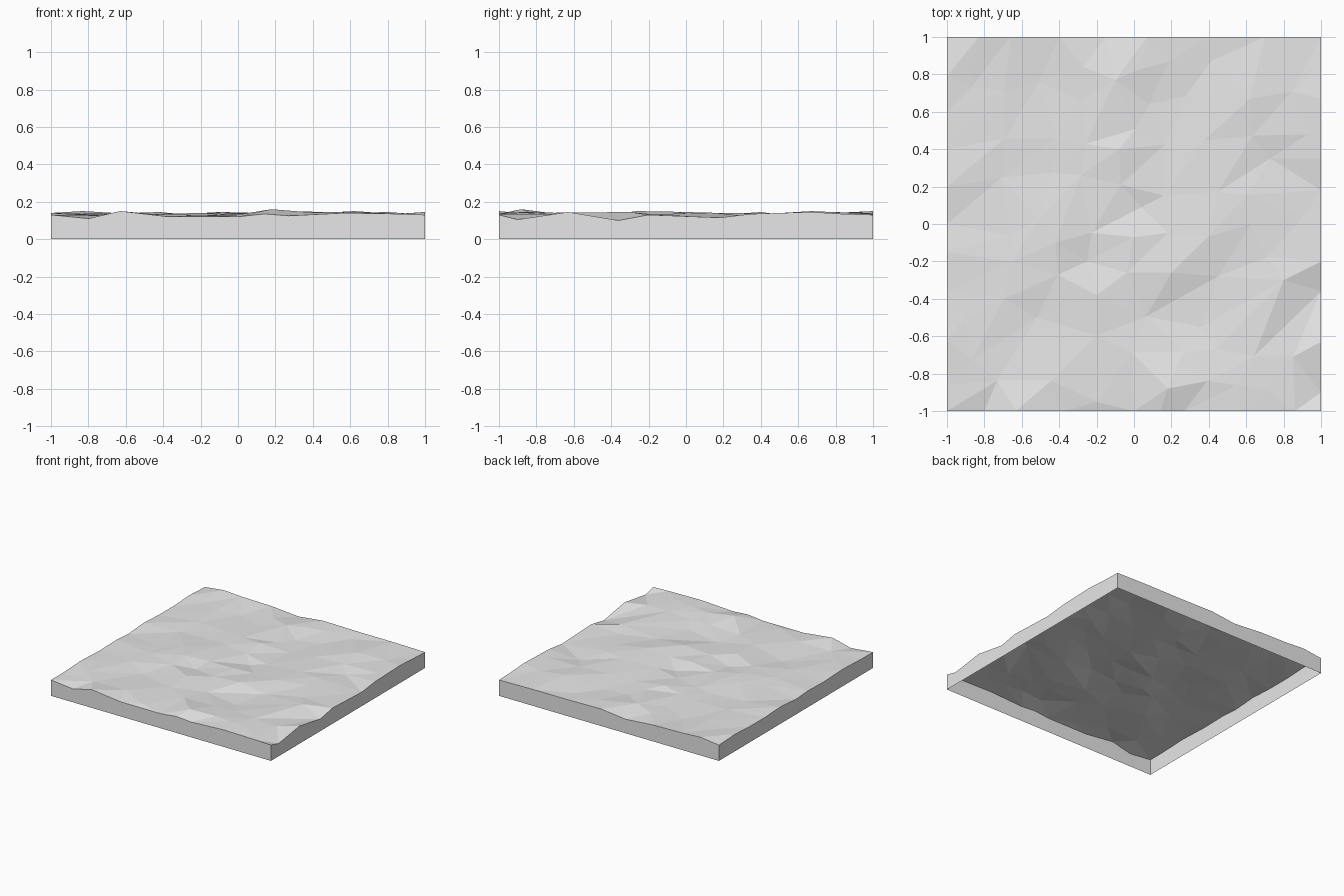
import bpy
import bmesh
import random
from mathutils import Vector, noise, geometry

random.seed(7)

cube = bpy.data.objects.get("Cube")
if cube:
    bpy.data.objects.remove(cube, do_unlink=True)

# One plain grey for the whole tile
grey = bpy.data.materials.new("light_grey")
grey.use_nodes = True
grey.diffuse_color = (0.8, 0.8, 0.8, 1)
grey.node_tree.nodes["Principled BSDF"].inputs["Base Color"].default_value = (0.8, 0.8, 0.8, 1)

# Rim profiles: (distance along the side, height)
FRONT = [(-1, .13), (-.8, .11), (-.63, .15), (-.37, .12), (0, .12),
         (.14, .135), (.27, .125), (.57, .14), (.86, .135), (1, .13)]
RIGHT = [(-.9, .105), (-.63, .145), (-.36, .1), (-.2, .13), (.18, .115),
         (.35, .135), (.67, .145), (.84, .135)]
BACK = [(1, .13), (.7, .135), (.4, .135), (.07, .14), (-.15, .115),
        (-.4, .135), (-.66, .14), (-.83, .15), (-1, .13)]
LEFT = [(.79, .14), (.6, .13), (.4, .13), (.2, .14), (0, .125),
        (-.15, .135), (-.36, .13), (-.62, .14), (-.86, .13)]

# Main crests and hollows of the ground
LANDMARKS = [(.18, -.88, .16), (.55, -.86, .145), (.2, -.26, .15), (.36, -.55, .12),
             (.45, -.28, .125), (.8, -.3, .145), (.04, .09, .115), (-.25, -.2, .115),
             (-.52, -.5, .118), (-.08, .4, .145), (-.42, -.1, .145), (0, -.07, .14),
             (-.2, -.38, .14), (.62, .67, .15), (.73, .35, .12), (-.1, .77, .145),
             (.08, .64, .12), (-.27, .84, .135), (-.51, .76, .12)]


def ground_height(x, y):
    """Gentle undulation stretched along the diagonal, plus roughness."""
    wave = noise.noise(Vector(((x + y) * .9, (x - y) * 2.1, 3.7)))
    return min(.155, max(.115, .134 + .016 * wave + random.uniform(-.007, .007)))


# Rim points in order round the square
rim = [Vector((d, -1, h)) for d, h in FRONT]
rim += [Vector((1, d, h)) for d, h in RIGHT]
rim += [Vector((d, 1, h)) for d, h in BACK]
rim += [Vector((-1, d, h)) for d, h in LEFT]

# Scattered interior points, kept clear of the landmarks
points = rim + [Vector(p) for p in LANDMARKS]
cells = 9
step = 2 / cells
for i in range(cells):
    for j in range(cells):
        x = -1 + (i + .5 + random.uniform(-.32, .32)) * step
        y = -1 + (j + .5 + random.uniform(-.32, .32)) * step
        if all((p.xy - Vector((x, y))).length > .13 for p in points):
            points.append(Vector((x, y, ground_height(x, y))))


def squash(p):
    """Shorten the diagonal so that the facets come out long along it."""
    return Vector(((p.x + p.y) * .7, p.x - p.y))


# Irregular triangulated ground
flat = [squash(p) for p in points]
loop = list(range(len(rim)))
verts, _, faces, origins, _, _ = geometry.delaunay_2d_cdt(flat, [], [loop], 1, 1e-5)

bm = bmesh.new()
top = [bm.verts.new(points[src[0]]) for src in origins]
for face in faces:
    bm.faces.new([top[k] for k in face])
for face in bm.faces:
    face.normal_update()
    if face.normal.z < 0:
        face.normal_flip()

# Upright skirt with an open underside
lookup = {src[0]: v for v, src in zip(top, origins)}
base = [bm.verts.new((p.x, p.y, 0)) for p in rim]
for k in loop:
    n = (k + 1) % len(rim)
    bm.faces.new((base[k], base[n], lookup[n], lookup[k]))

mesh = bpy.data.meshes.new("ground_tile")
bm.to_mesh(mesh)
bm.free()
mesh.materials.append(grey)
tile = bpy.data.objects.new("ground_tile", mesh)
bpy.context.collection.objects.link(tile)
